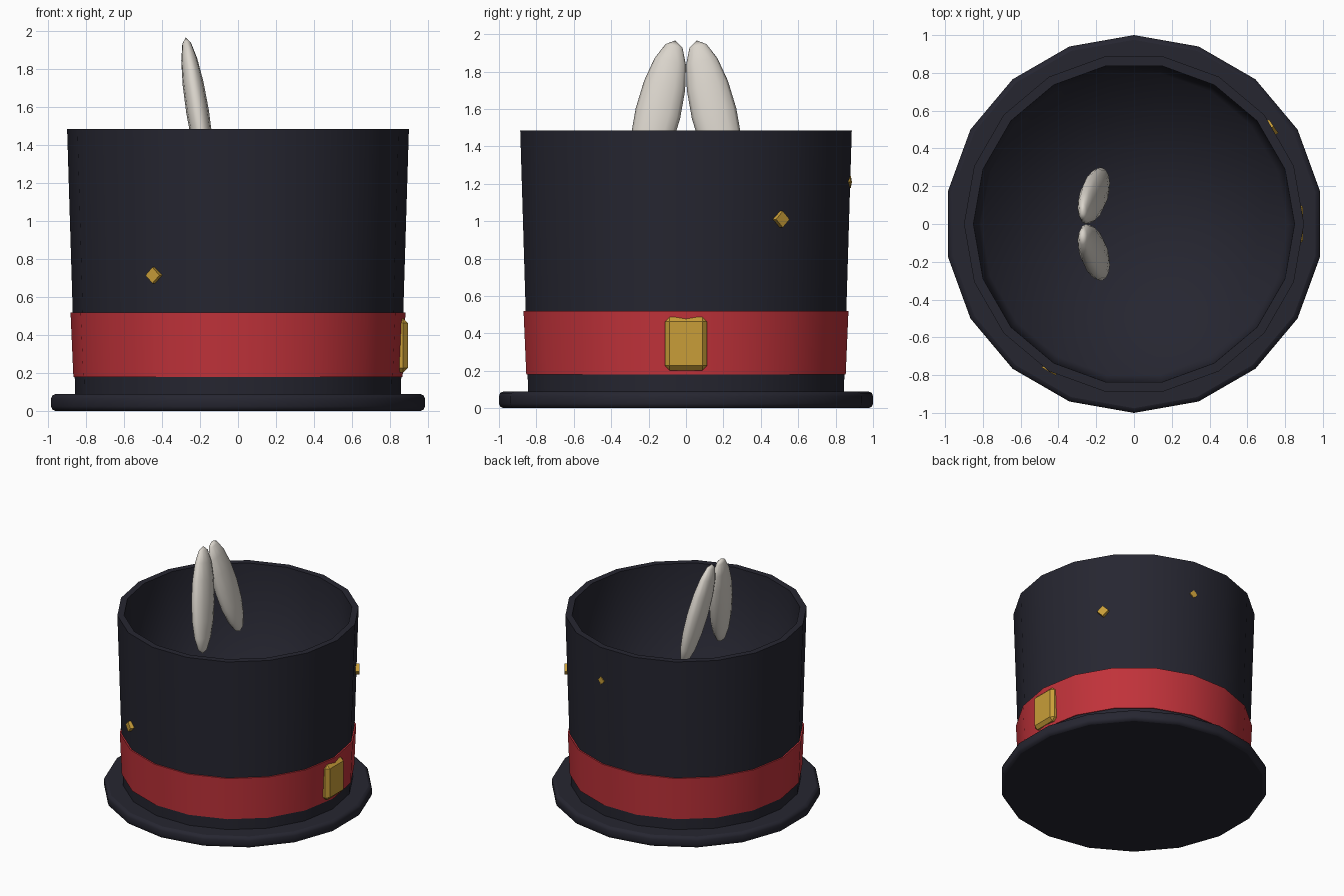
import bpy, bmesh, math
from mathutils import Matrix, Vector

if "Cube" in bpy.data.objects:
    bpy.data.objects.remove(bpy.data.objects["Cube"])

SIDES = 18


def material(name, rgb):
    m = bpy.data.materials.new(name)
    m.diffuse_color = (*rgb, 1)
    m.use_nodes = True
    m.node_tree.nodes["Principled BSDF"].inputs["Base Color"].default_value = m.diffuse_color
    return m


BLACK = material("dark felt", (0.019, 0.019, 0.030))
RED = material("red ribbon", (0.53, 0.032, 0.042))
GOLD = material("gold", (0.58, 0.34, 0.04))
FUR = material("pale fur", (0.70, 0.66, 0.60))


def finish(name, bm, mat, smooth=True):
    bmesh.ops.recalc_face_normals(bm, faces=bm.faces[:])
    for f in bm.faces:
        f.smooth = smooth
    me = bpy.data.meshes.new(name)
    bm.to_mesh(me)
    bm.free()
    me.materials.append(mat)
    ob = bpy.data.objects.new(name, me)
    bpy.context.collection.objects.link(ob)
    return ob


def lathe(name, profile, mat, turn=0.0, closed=False, sharp=()):
    """Spin (radius, height) points; radius 0 becomes a single centre vertex."""
    bm = bmesh.new()
    rings = []
    for r, z in profile:
        if r == 0:
            rings.append([bm.verts.new((0, 0, z))] * SIDES)
        else:
            angles = [turn + math.tau * i / SIDES for i in range(SIDES)]
            rings.append([bm.verts.new((r * math.cos(a), r * math.sin(a), z)) for a in angles])
    pairs = list(zip(rings, rings[1:]))
    if closed:
        pairs.append((rings[-1], rings[0]))
    for a, b in pairs:
        for i in range(SIDES):
            j = (i + 1) % SIDES
            bm.faces.new(list(dict.fromkeys((a[i], a[j], b[j], b[i]))))
    for k in sharp:
        for i in range(SIDES):
            bm.edges.get((rings[k][i], rings[k][(i + 1) % SIDES])).smooth = False
    return finish(name, bm, mat)


# Brim: flat disc with a rounded edge, a corner pointing along y
lathe("brim", [(0, 0), (0.975, 0), (0.993, 0.008), (1, 0.025), (1, 0.065),
               (0.993, 0.082), (0.975, 0.09), (0, 0.09)], BLACK,
      turn=math.radians(10), sharp=(1, 6))

# Crown: open, slightly flared tube with a floor inside
lathe("crown", [(0, 0.05), (0.856, 0.05), (0.90, 1.485), (0.85, 1.485),
                (0.81, 0.11), (0, 0.11)], BLACK, sharp=(1, 2, 3))

# Ribbon band around the crown
lathe("band", [(0.867, 0.18), (0.882, 0.52), (0.86, 0.52), (0.845, 0.18)], RED,
      closed=True, sharp=(0, 1, 2, 3))


def block(name, matrix, bevel=0.0):
    bm = bmesh.new()
    bmesh.ops.create_cube(bm, size=1, matrix=matrix)
    if bevel:
        bmesh.ops.bevel(bm, geom=bm.edges[:], offset=bevel, segments=1, affect='EDGES')
    return finish(name, bm, GOLD, smooth=False)


# Buckle on the right side of the band
block("buckle", Matrix.Translation((0.86, 0, 0.345)) @ Matrix.Diagonal((0.07, 0.225, 0.285, 1)), 0.025)

# Small gold studs: (angle, height, edge length), turned on their corners
for n, (deg, z, size) in enumerate([(240, 0.715, 0.06), (35, 1.01, 0.062), (80, 1.21, 0.046)]):
    block(f"stud_{n + 1}",
          Matrix.Rotation(math.radians(deg), 4, 'Z') @ Matrix.Translation((0.872, 0, z))
          @ Matrix.Rotation(math.radians(45), 4, 'X') @ Matrix.Scale(size, 4))

# Pair of ears leaning together at the tips
for side, label in ((1, "back"), (-1, "front")):
    long_axis = Vector((-0.16, -0.24 * side, 1)).normalized()
    wide = Vector((0, 1, 0))
    wide = (wide - long_axis * wide.dot(long_axis)).normalized()
    thin = wide.cross(long_axis)
    frame = Matrix((thin * 0.06, wide * 0.122, long_axis * 0.405)).transposed().to_4x4()
    bm = bmesh.new()
    bmesh.ops.create_uvsphere(bm, u_segments=12, v_segments=8, radius=1,
                              matrix=Matrix.Translation((-0.213, 0.15 * side, 1.577)) @ frame)
    finish(f"ear_{label}", bm, FUR)
